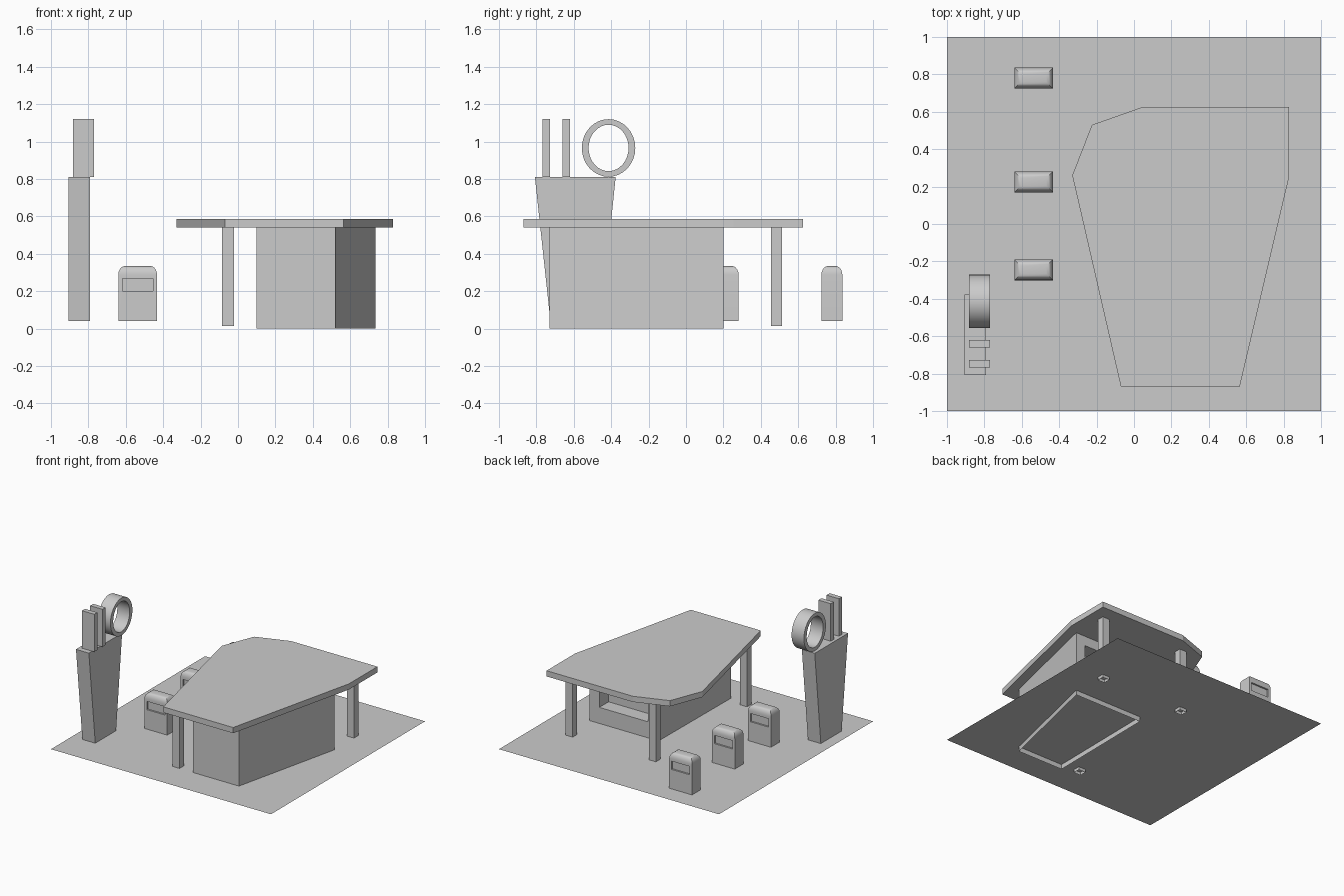
import bpy, bmesh, math
from mathutils import Vector

if "Cube" in bpy.data.objects:
    bpy.data.objects.remove(bpy.data.objects["Cube"])

GROUND = 0.04


def finish(bm, name, smooth=False):
    bmesh.ops.remove_doubles(bm, verts=bm.verts, dist=1e-5)
    bmesh.ops.recalc_face_normals(bm, faces=bm.faces)
    mesh = bpy.data.meshes.new(name)
    bm.to_mesh(mesh)
    bm.free()
    ob = bpy.data.objects.new(name, mesh)
    bpy.context.collection.objects.link(ob)
    if smooth:
        bpy.ops.object.select_all(action='DESELECT')
        ob.select_set(True)
        bpy.context.view_layer.objects.active = ob
        bpy.ops.object.shade_smooth_by_angle(angle=math.radians(35))
    return ob


def face(bm, pts):
    return bm.faces.new([bm.verts.new(p) for p in pts])


def rect(x0, x1, y0, y1):
    return [(x0, y0), (x1, y0), (x1, y1), (x0, y1)]


def stack(bm, rings, skip=(), bottom=True, top=True):
    """Join matching horizontal rings [(outline, z), ...] into a closed tower."""
    for k, ((a, za), (b, zb)) in enumerate(zip(rings, rings[1:])):
        for i in range(len(a)):
            if (k, i) in skip:
                continue
            j = (i + 1) % len(a)
            face(bm, [(*a[i], za), (*a[j], za), (*b[j], zb), (*b[i], zb)])
    if bottom:
        face(bm, [(*p, rings[0][1]) for p in rings[0][0]])
    if top:
        face(bm, [(*p, rings[-1][1]) for p in rings[-1][0]])


def recessed(bm, y, outer, inner, depth):
    """Wall in an xz plane with a rectangular recess pushed in by depth."""
    def loop(r, yy):
        return [Vector((x, yy, z)) for x, z in rect(*r)]
    o, n, d = loop(outer, y), loop(inner, y), loop(inner, y + depth)
    for i in range(4):
        j = (i + 1) % 4
        face(bm, [o[i], o[j], n[j], n[i]])
        face(bm, [n[i], n[j], d[j], d[i]])
    face(bm, d)


# Forecourt: a single sheet
bm = bmesh.new()
face(bm, [(x, y, GROUND) for x, y in rect(-1, 1, -1, 1)])
finish(bm, "forecourt")

# Shop: open-bottomed shell with a recessed window in the back wall
bm = bmesh.new()
plan = [(0.10, -0.73), (0.52, -0.73), (0.735, 0.20), (0.11, 0.20)]
stack(bm, [(plan, 0), (plan, 0.54)], skip={(0, 2)}, bottom=False, top=False)
recessed(bm, 0.20, (0.11, 0.735, 0, 0.54), (0.207, 0.648, 0.172, 0.46), -0.12)
finish(bm, "shop_walls")

# Canopy roof
bm = bmesh.new()
roof = [(-0.07, -0.87), (0.565, -0.87), (0.83, 0.255), (0.83, 0.625),
        (0.045, 0.625), (-0.225, 0.53), (-0.33, 0.26)]
stack(bm, [(roof, 0.54), (roof, 0.587)])
finish(bm, "canopy_roof")

# Canopy posts: open-ended square tubes
for k, (x, y) in enumerate([(-0.053, -0.70), (-0.053, 0.483), (0.704, 0.483)]):
    bm = bmesh.new()
    p = rect(x - 0.032, x + 0.032, y - 0.029, y + 0.029)
    stack(bm, [(p, 0.015), (p, 0.54)], bottom=False, top=False)
    finish(bm, f"canopy_post_{k + 1}")

# Fuel pumps: rounded tops and a recessed panel on both long sides
for k, y in enumerate((-0.245, 0.225, 0.78)):
    bm = bmesh.new()
    x0, x1, y0, y1 = -0.64, -0.433, y - 0.056, y + 0.056
    rings = [(rect(x0, x1, y0, y1), GROUND)]
    for s in range(6):
        a = s / 5 * math.pi / 2
        i = 0.036 * (1 - math.cos(a))
        rings.append((rect(x0 + i, x1 - i, y0 + i, y1 - i), 0.288 + 0.047 * math.sin(a)))
    stack(bm, rings, skip={(0, 0), (0, 2)})
    for yy, d in ((y0, 0.014), (y1, -0.014)):
        recessed(bm, yy, (x0, x1, GROUND, 0.288), (x0 + 0.022, x1 - 0.022, 0.2, 0.268), d)
    finish(bm, f"fuel_pump_{k + 1}", smooth=True)

# Sign pylon, widening upward
bm = bmesh.new()
stack(bm, [(rect(-0.907, -0.79, -0.725, -0.455), GROUND),
           (rect(-0.907, -0.79, -0.808, -0.376), 0.812)])
finish(bm, "sign_pylon")

# Plain upright fins on the pylon
for k, y in enumerate((-0.746, -0.639)):
    bm = bmesh.new()
    p = rect(-0.882, -0.77, y - 0.02, y + 0.02)
    stack(bm, [(p, 0.812), (p, 1.12)])
    finish(bm, f"pylon_fin_{k + 1}")

# Oval ring on the pylon
bm = bmesh.new()
N = 32
section = [(-0.882, 0.143, 0.154), (-0.77, 0.143, 0.154),
           (-0.77, 0.107, 0.124), (-0.882, 0.107, 0.124)]


def ring_point(s, i):
    x, ry, rz = section[s % 4]
    a = 2 * math.pi * (i % N) / N
    return (x, -0.414 + ry * math.cos(a), 0.966 + rz * math.sin(a))


for i in range(N):
    for s in range(4):
        face(bm, [ring_point(s, i), ring_point(s + 1, i),
                  ring_point(s + 1, i + 1), ring_point(s, i + 1)])
finish(bm, "pylon_ring", smooth=True)
